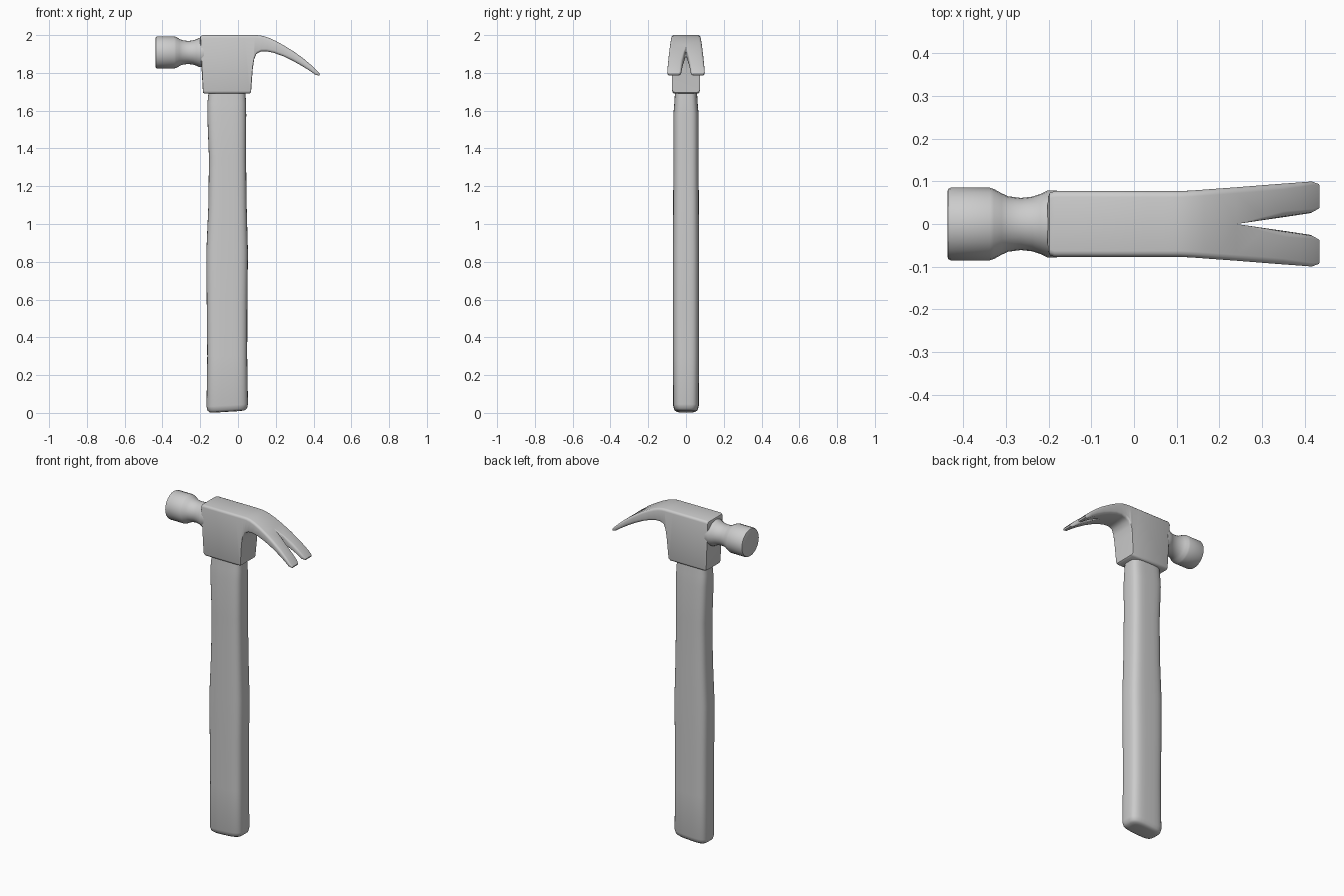
import bpy
import bmesh
from math import cos, sin, pi
from mathutils import Vector

old = bpy.data.objects.get("Cube")
if old:
    bpy.data.objects.remove(old, do_unlink=True)

grey = bpy.data.materials.new("light_grey")
grey.use_nodes = True
COLOUR = (0.6, 0.6, 0.6, 1)
grey.diffuse_color = COLOUR
grey.node_tree.nodes["Principled BSDF"].inputs["Base Color"].default_value = COLOUR


def loft(name, rings, mirror=False, angle=0.7):
    """Skin closed rings of equal size and cap both ends."""
    bm = bmesh.new()
    rows = [[bm.verts.new(p) for p in ring] for ring in rings]
    for a, b in zip(rows, rows[1:]):
        for i in range(len(a)):
            j = (i + 1) % len(a)
            bm.faces.new((a[i], a[j], b[j], b[i]))
    bm.faces.new(rows[0])
    bm.faces.new(rows[-1])
    bmesh.ops.remove_doubles(bm, verts=bm.verts, dist=0.0002)
    if mirror:
        # Open the seam, then reflect the half
        seam = [f for f in bm.faces if all(abs(v.co.y) < 0.0001 for v in f.verts)]
        bmesh.ops.delete(bm, geom=seam, context='FACES')
        copy = bmesh.ops.duplicate(bm, geom=bm.verts[:] + bm.edges[:] + bm.faces[:])
        for v in copy["geom"]:
            if isinstance(v, bmesh.types.BMVert):
                v.co.y *= -1
        bmesh.ops.remove_doubles(bm, verts=bm.verts, dist=0.0002)
    bmesh.ops.recalc_face_normals(bm, faces=bm.faces)
    mesh = bpy.data.meshes.new(name)
    bm.to_mesh(mesh)
    bm.free()
    mesh.materials.append(grey)
    obj = bpy.data.objects.new(name, mesh)
    bpy.context.collection.objects.link(obj)
    bpy.ops.object.select_all(action='DESELECT')
    obj.select_set(True)
    bpy.context.view_layer.objects.active = obj
    bpy.ops.object.shade_smooth_by_angle(angle=angle)
    return obj


def power(v, e):
    return (1 if v > 0 else -1) * abs(v) ** e


# Handle: rounded-rectangle rings of (height, left x, right x, half depth)
def handle_ring(z, x0, x1, hy, n=32, e=0.55):
    ring = []
    for i in range(n):
        t = 2 * pi * (i + 0.5) / n
        x = (x0 + x1) / 2 + (x1 - x0) / 2 * power(cos(t), e)
        tilt = 0.06 * (x + 0.05) if z < 0.1 else 0
        ring.append((x, hy * power(sin(t), e), max(0, z + tilt)))
    return ring


handle = [(0.006, -0.13, 0.015, 0.036), (0.009, -0.15, 0.036, 0.052),
          (0.018, -0.161, 0.048, 0.062), (0.04, -0.167, 0.053, 0.068),
          (0.3, -0.163, 0.049, 0.069), (0.6, -0.166, 0.05, 0.07),
          (0.85, -0.168, 0.053, 0.07), (1.1, -0.157, 0.046, 0.068),
          (1.35, -0.154, 0.043, 0.067), (1.58, -0.163, 0.044, 0.067),
          (1.64, -0.162, 0.043, 0.062), (1.72, -0.154, 0.038, 0.057)]
loft("handle", [handle_ring(*h) for h in handle])


# Head and claw: half sections between a top and a bottom profile point
def outer_y(x):
    return 0.077 + max(0, x - 0.12) * 0.075


def inner_y(x):
    return max(0, x - 0.24) * 0.15


def head_section(tx, tz, bx, bz, inset=0):
    top, bottom = Vector((tx, 0, tz)), Vector((bx, 0, bz))
    height = (top - bottom).length
    up = (top - bottom) / height
    r = min(0.014, 0.35 * height)
    ring = []
    for side, start in ((1, -90), (1, 0), (-1, 90), (-1, 180)):
        high = start in (0, 90)
        x = tx if high else bx
        y = outer_y(x) - inset if side > 0 else inner_y(x) + (inset if x > 0.24 else 0)
        if side > 0 and not high and bz < 1.75:
            y -= 0.004
        rr = r if side > 0 else min(r, inner_y(x) * 0.8)
        for k in range(4):
            a = (start + 30 * k) * pi / 180
            py = y - side * rr + rr * cos(a)
            h = (height - rr if high else rr) + rr * sin(a)
            ring.append(bottom + up * h + Vector((0, py, 0)))
    return ring


sections = [(-0.202, 1.984, -0.186, 1.704, 0.014), (-0.198, 1.995, -0.184, 1.694, 0.004),
            (-0.186, 2.0, -0.174, 1.69), (0.03, 2.0, 0.06, 1.69), (0.036, 2.0, 0.069, 1.697),
            (0.07, 2.0, 0.078, 1.82), (0.09, 2.0, 0.085, 1.87), (0.11, 1.999, 0.097, 1.9),
            (0.135, 1.995, 0.12, 1.913), (0.165, 1.985, 0.15, 1.914),
            (0.2, 1.969, 0.19, 1.906), (0.24, 1.947, 0.24, 1.888),
            (0.3, 1.91, 0.29, 1.864), (0.35, 1.873, 0.338, 1.837),
            (0.39, 1.839, 0.38, 1.811), (0.42, 1.81, 0.41, 1.79),
            (0.434, 1.794, 0.43, 1.785, 0.007)]
loft("head_and_claw", [head_section(*s) for s in sections], mirror=True)

# Striking face and neck: turned about the x axis
turned = [(-0.437, 0.076), (-0.435, 0.082), (-0.429, 0.085), (-0.337, 0.085),
          (-0.328, 0.082), (-0.31, 0.072), (-0.295, 0.065), (-0.265, 0.061),
          (-0.238, 0.064), (-0.22, 0.07), (-0.203, 0.078), (-0.18, 0.078)]
loft("striking_face", [[(x, r * cos(2 * pi * i / 24), 1.908 + r * sin(2 * pi * i / 24))
                        for i in range(24)] for x, r in turned])
